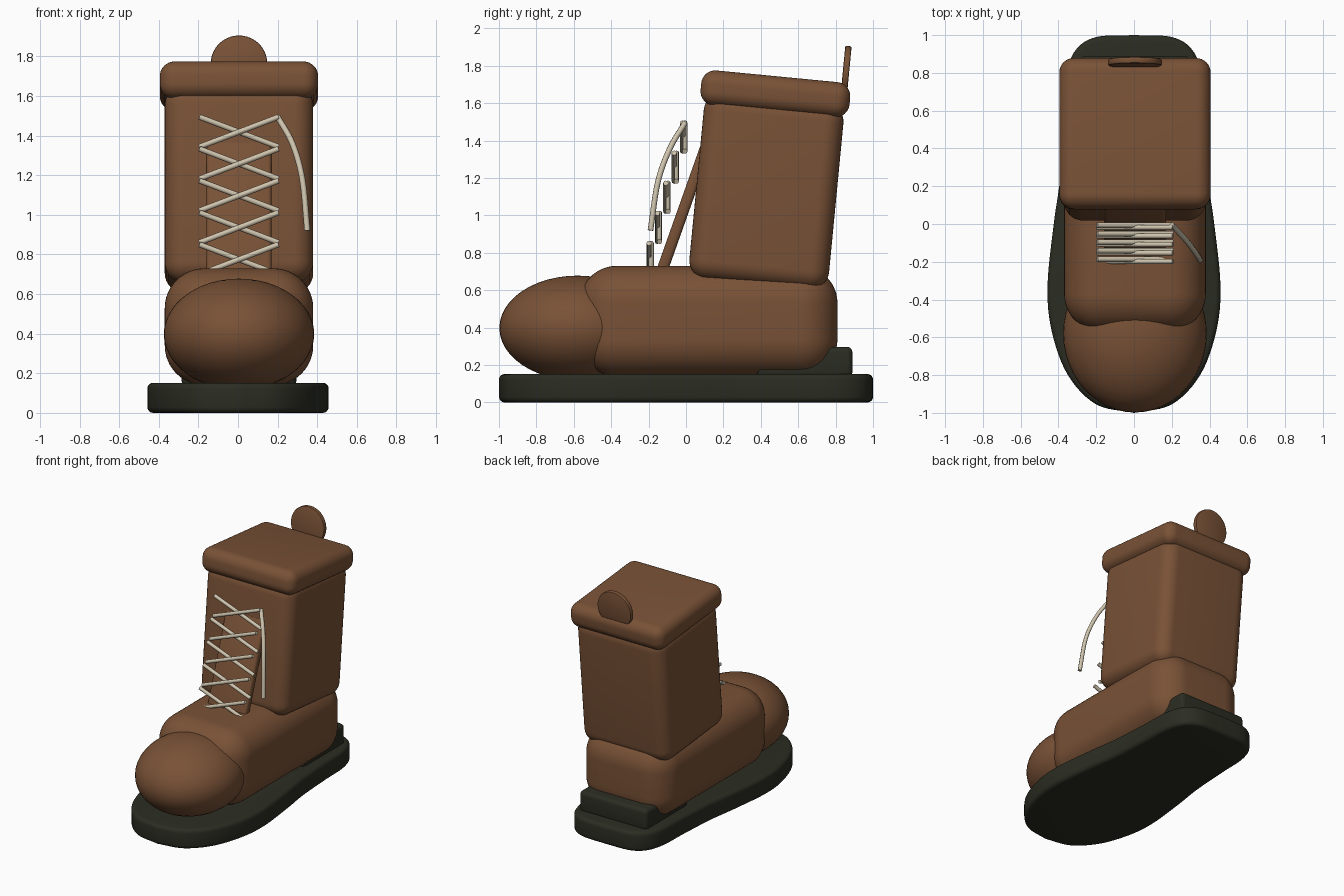
import bpy, bmesh, math
from mathutils import Vector, Matrix

cube = bpy.data.objects.get("Cube")
if cube:
    bpy.data.objects.remove(cube, do_unlink=True)


def material(name, rgb):
    m = bpy.data.materials.new(name)
    m.use_nodes = True
    color = (*rgb, 1)
    m.diffuse_color = color
    bsdf = next(n for n in m.node_tree.nodes if n.type == 'BSDF_PRINCIPLED')
    bsdf.inputs["Base Color"].default_value = color
    bsdf.inputs["Roughness"].default_value = 0.7
    return m


LEATHER = material("brown leather", (0.19, 0.083, 0.037))
RUBBER = material("dark rubber", (0.024, 0.026, 0.016))
CORD = material("cream cord", (0.62, 0.55, 0.42))
CX = 0.005  # the upper sits slightly off the sole's centre line
LEAN = math.radians(-5.5)


def finish(name, bm, mat, angle=35):
    bmesh.ops.recalc_face_normals(bm, faces=bm.faces)
    mesh = bpy.data.meshes.new(name)
    bm.to_mesh(mesh)
    bm.free()
    mesh.materials.append(mat)
    obj = bpy.data.objects.new(name, mesh)
    bpy.context.collection.objects.link(obj)
    bpy.ops.object.select_all(action='DESELECT')
    obj.select_set(True)
    bpy.context.view_layer.objects.active = obj
    bpy.ops.object.shade_smooth_by_angle(angle=math.radians(angle))
    return obj


def round_edges(bm, edges, radius, segments):
    bmesh.ops.bevel(bm, geom=edges, offset=radius, segments=segments,
                    profile=0.5, affect='EDGES', clamp_overlap=True)


def rounded_box(name, center, size, radius, mat, tilt=0.0, segments=8):
    bm = bmesh.new()
    bmesh.ops.create_cube(bm, size=1)
    bmesh.ops.scale(bm, vec=size, verts=bm.verts)
    round_edges(bm, bm.edges[:], radius, segments)
    bm.transform(Matrix.Translation(center) @ Matrix.Rotation(tilt, 4, 'X'))
    return finish(name, bm, mat)


def smooth_path(points, steps=6):
    """Catmull-Rom through the points."""
    p = [Vector(q) for q in points]
    p = [2 * p[0] - p[1]] + p + [2 * p[-1] - p[-2]]
    out = []
    for a, b, c, d in zip(p, p[1:], p[2:], p[3:]):
        for i in range(steps):
            t = i / steps
            out.append(0.5 * (2 * b + (c - a) * t + (2 * a - 5 * b + 4 * c - d) * t * t
                              + (3 * b - a - 3 * c + d) * t ** 3))
    return out + [p[-2]]


def cord(name, points, radius):
    curve = bpy.data.curves.new(name, 'CURVE')
    curve.dimensions = '3D'
    curve.bevel_depth = radius
    curve.bevel_resolution = 2
    curve.use_fill_caps = True
    spline = curve.splines.new('POLY')
    spline.points.add(len(points) - 1)
    for sp, q in zip(spline.points, points):
        sp.co = (*q, 1)
    curve.materials.append(CORD)
    obj = bpy.data.objects.new(name, curve)
    bpy.context.collection.objects.link(obj)


# Sole: mirrored outline, extruded and rounded at the rims
half = smooth_path([(0, -1), (0.2, -0.955), (0.35, -0.8), (0.435, -0.57), (0.458, -0.33),
                    (0.425, 0), (0.39, 0.25), (0.37, 0.55), (0.36, 0.78),
                    (0.31, 0.92), (0.2, 0.99), (0, 1)])
outline = half + [Vector((-p.x, p.y)) for p in reversed(half[1:-1])]
bm = bmesh.new()
base = bm.faces.new([bm.verts.new((p.x, p.y, 0)) for p in outline])
top = bmesh.ops.extrude_face_region(bm, geom=[base])
bmesh.ops.translate(bm, vec=(0, 0, 0.152),
                    verts=[v for v in top["geom"] if isinstance(v, bmesh.types.BMVert)])
bm.normal_update()
rims = [e for e in bm.edges if abs(e.verts[0].co.z - e.verts[1].co.z) < 0.001]
round_edges(bm, rims, 0.03, 4)
finish("sole", bm, RUBBER)

# Heel block and foot
rounded_box("heel_block", (CX, 0.635, 0.215), (0.58, 0.51, 0.165), 0.03, RUBBER, segments=4)
rounded_box("foot", (CX, 0.12, 0.435), (0.75, 1.38, 0.59), 0.2, LEATHER, segments=12)

# Toe cap
bm = bmesh.new()
bmesh.ops.create_uvsphere(bm, u_segments=48, v_segments=24, radius=1)
bm.transform(Matrix.Translation((CX, -0.58, 0.398)) @ Matrix.Diagonal((0.38, 0.418, 0.28, 1)))
finish("toe_cap", bm, LEATHER)

# Shaft, cuff and tongue
rounded_box("shaft", (CX, 0.43, 1.13), (0.75, 0.75, 1.0), 0.1, LEATHER, LEAN)
rounded_box("cuff", (CX, 0.478, 1.65), (0.8, 0.8, 0.188), 0.075, LEATHER, LEAN)
rounded_box("tongue", (CX, -0.02, 1.01), (0.33, 0.06, 0.76), 0.02, LEATHER,
            math.radians(-19.5), segments=3)

# Pull tab: thin disc standing at the back of the cuff
bm = bmesh.new()
bmesh.ops.create_cone(bm, cap_ends=True, segments=40, radius1=0.143, radius2=0.143, depth=0.034)
rims = [e for e in bm.edges if abs(e.verts[0].co.z - e.verts[1].co.z) < 0.001]
round_edges(bm, rims, 0.008, 2)
bm.transform(Matrix.Translation((CX, 0.855, 1.763)) @
             Matrix.Rotation(math.radians(90) + LEAN, 4, 'X'))
finish("pull_tab", bm, LEATHER)

# Crossed laces, one pair per row, each row further forward
for row in range(5):
    high = 1.495 - row * 0.161
    low = high - 0.152
    y = -0.012 - row * 0.045
    for side, name in ((1, "left"), (-1, "right")):
        depth = y - side * 0.006
        cord(f"lace_{row + 1}_{name}", [(CX + side * 0.2, depth, high),
                                        (CX - side * 0.2, depth, low)], 0.014)

# Loose lace end hanging on the left
cord("loose_lace", smooth_path([(0.2, -0.005, 1.495), (0.275, -0.085, 1.36),
                                (0.325, -0.15, 1.18), (0.35, -0.19, 0.92)]), 0.015)
